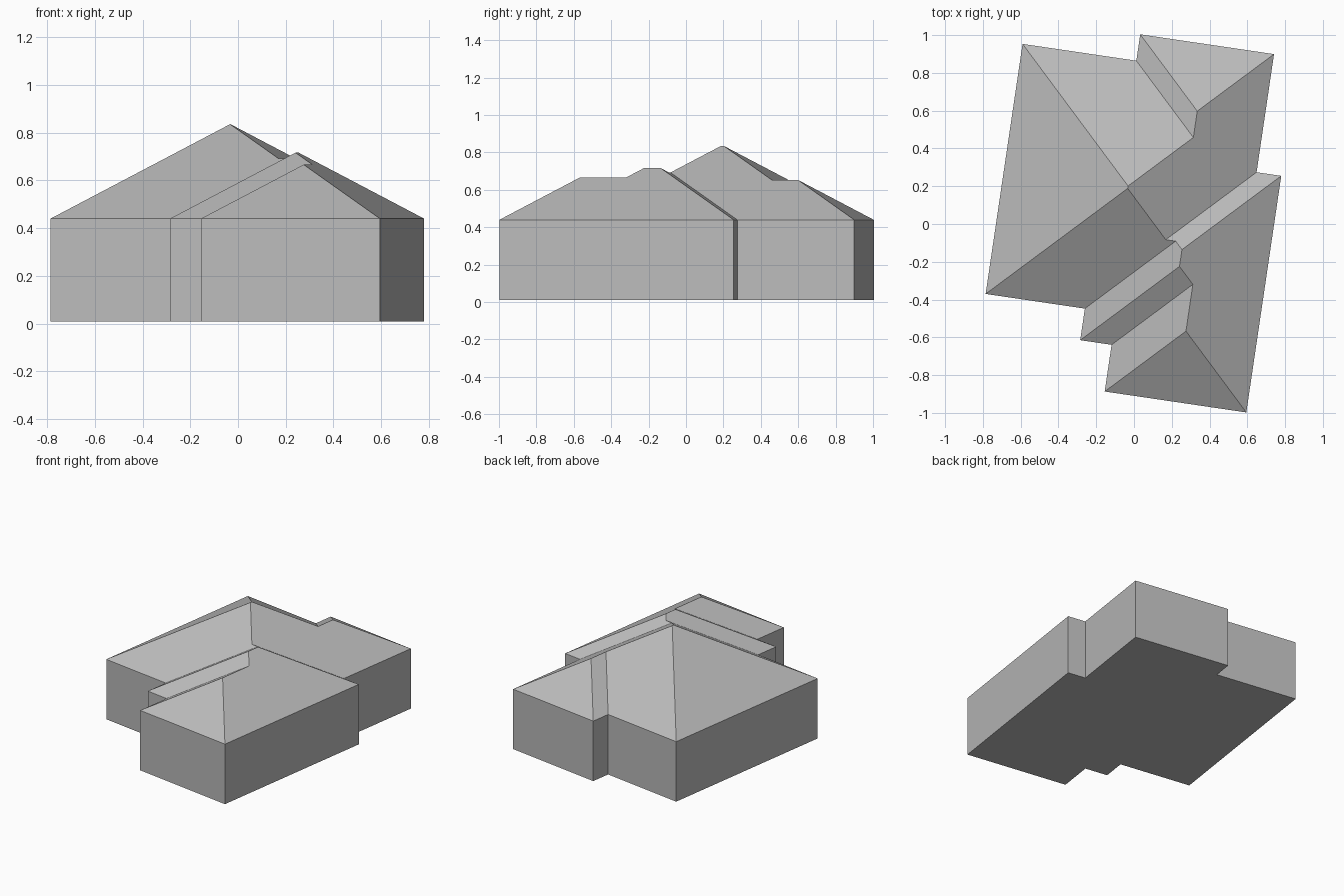
import bpy, bmesh, math

cube = bpy.data.objects.get("Cube")
if cube:
    bpy.data.objects.remove(cube, do_unlink=True)

FLOOR, EAVES, PITCH = 0.01, 0.44, 0.597
TURN = math.radians(-8.4)

grey = bpy.data.materials.new("plain grey")
grey.use_nodes = True
GREY = (0.5, 0.5, 0.5, 1.0)
grey.diffuse_color = GREY
grey.node_tree.nodes["Principled BSDF"].inputs["Base Color"].default_value = GREY


def hipped_block(name, x0, x1, y0, y1):
    """Rectangular walls topped by a hip roof of constant pitch."""
    bm = bmesh.new()
    corners = [(x0, y0), (x1, y0), (x1, y1), (x0, y1)]
    low = [bm.verts.new((x, y, FLOOR)) for x, y in corners]
    top = [bm.verts.new((x, y, EAVES)) for x, y in corners]
    run = min(x1 - x0, y1 - y0) / 2
    ridge_z = EAVES + run * PITCH
    along_y = y1 - y0 > x1 - x0
    # ridge ends sit one half-width in from the short sides
    a = bm.verts.new((x0 + run, y0 + run, ridge_z))
    b = bm.verts.new((x1 - run, y1 - run, ridge_z))
    bm.faces.new(low[::-1])
    for i in range(4):
        j = (i + 1) % 4
        bm.faces.new((low[i], low[j], top[j], top[i]))
    ridge_ends = [(a,), (a, b), (b,), (b, a)] if along_y else [(a, b), (b,), (b, a), (a,)]
    for i, ends in enumerate(ridge_ends):
        bm.faces.new((top[i], top[(i + 1) % 4], *ends[::-1]))
    bmesh.ops.recalc_face_normals(bm, faces=bm.faces)
    mesh = bpy.data.meshes.new(name)
    bm.to_mesh(mesh)
    bm.free()
    mesh.materials.append(grey)
    obj = bpy.data.objects.new(name, mesh)
    bpy.context.collection.objects.link(obj)
    return obj


# main block and the wings that grow out of it
house = hipped_block("house", -0.723, 0.602, -0.481, 0.857)
wings = [
    hipped_block("cross_link", -0.723, 0.734, -0.481, 0.366),
    hipped_block("back_wing", -0.114, 0.602, -0.481, 0.998),
    hipped_block("side_wing", -0.192, 0.734, -0.650, 0.366),
    hipped_block("front_wing", -0.024, 0.734, -0.900, 0.366),
]

# merge the wings into one shell
bpy.context.view_layer.objects.active = house
for wing in wings:
    join = house.modifiers.new("join " + wing.name, "BOOLEAN")
    join.operation = "UNION"
    join.solver = "EXACT"
    join.object = wing
    bpy.ops.object.modifier_apply(modifier=join.name)
    bpy.data.objects.remove(wing, do_unlink=True)

# tidy the flat faces
bm = bmesh.new()
bm.from_mesh(house.data)
bmesh.ops.remove_doubles(bm, verts=bm.verts, dist=0.0005)
bmesh.ops.dissolve_limit(bm, angle_limit=math.radians(1), verts=bm.verts, edges=bm.edges)
bm.to_mesh(house.data)
bm.free()

house.rotation_euler.z = TURN
